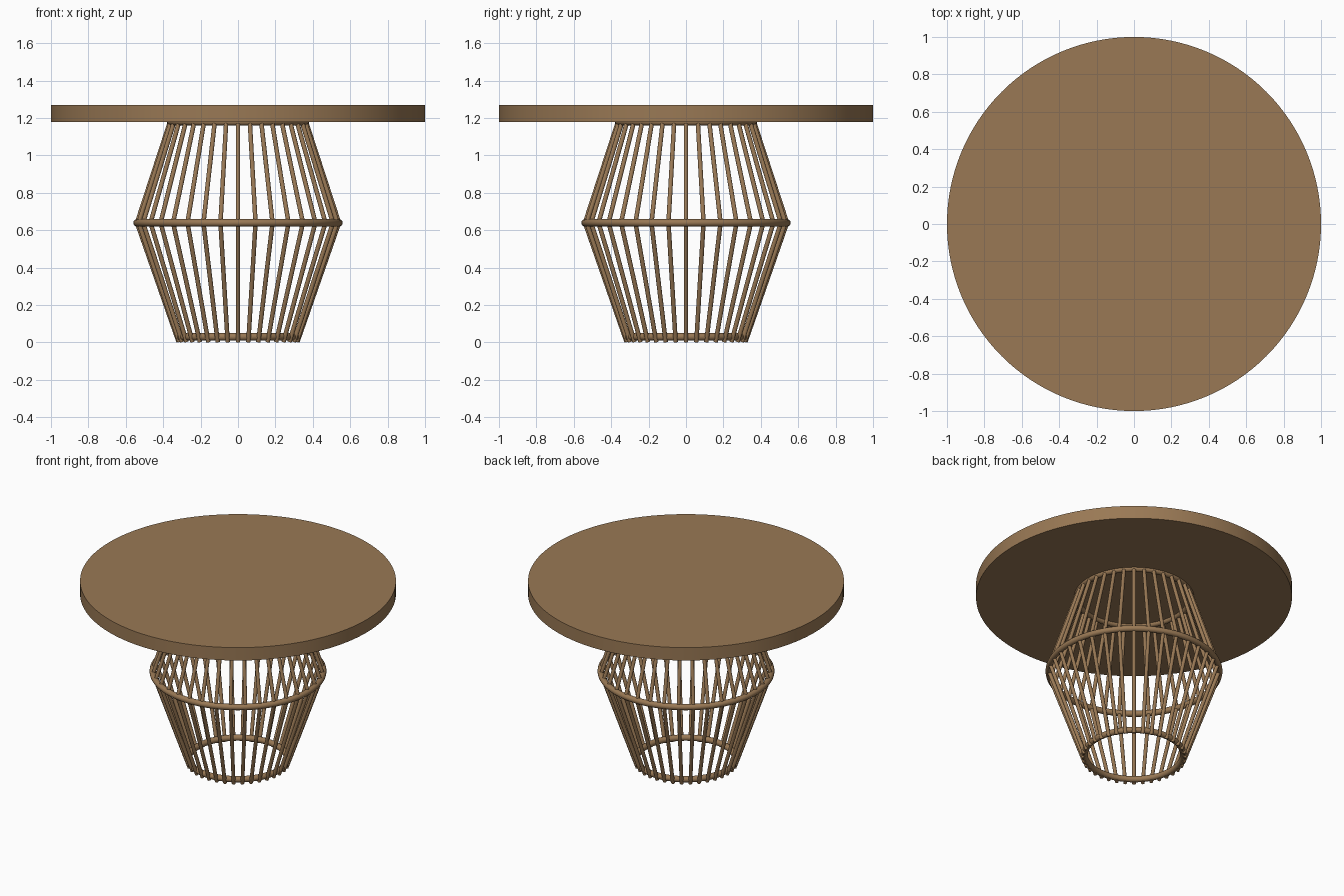
import bpy, math
from mathutils import Vector

if "Cube" in bpy.data.objects:
    bpy.data.objects.remove(bpy.data.objects["Cube"])

wood = bpy.data.materials.new("wood")
wood.diffuse_color = (0.32, 0.19, 0.09, 1)
wood.use_nodes = True
wood.node_tree.nodes["Principled BSDF"].inputs["Base Color"].default_value = wood.diffuse_color


def finish(name):
    ob = bpy.context.object
    ob.name = name
    ob.data.materials.append(wood)
    bpy.ops.object.shade_smooth_by_angle(angle=math.radians(40))
    return ob


def ring(name, z, radius, thickness):
    bpy.ops.mesh.primitive_torus_add(location=(0, 0, z), major_radius=radius,
                                     minor_radius=thickness,
                                     major_segments=96, minor_segments=16)
    finish(name)


def rod(name, start, end, radius=0.012):
    a, b = Vector(start), Vector(end)
    bpy.ops.mesh.primitive_cylinder_add(
        vertices=16, radius=radius, depth=(b - a).length, location=(a + b) / 2,
        rotation=(b - a).to_track_quat('Z', 'Y').to_euler())
    finish(name)


# Round table top
bpy.ops.mesh.primitive_cylinder_add(vertices=128, radius=1.0, depth=0.09,
                                    location=(0, 0, 1.225))
finish("table_top")

# Hoops holding the basket base
ring("bottom_hoop", 0.03, 0.312, 0.02)
ring("middle_hoop", 0.64, 0.54, 0.02)
ring("top_hoop", 1.18, 0.36, 0.02)

# Two tiers of slanted rods
COUNT = 36
for i in range(COUNT):
    t = 2 * math.pi * i / COUNT

    def at(r, z):
        return (r * math.cos(t), r * math.sin(t), z)

    rod(f"lower_rod_{i}", at(0.318, 0.004), at(0.54, 0.64))
    rod(f"upper_rod_{i}", at(0.54, 0.64), at(0.362, 1.185))
